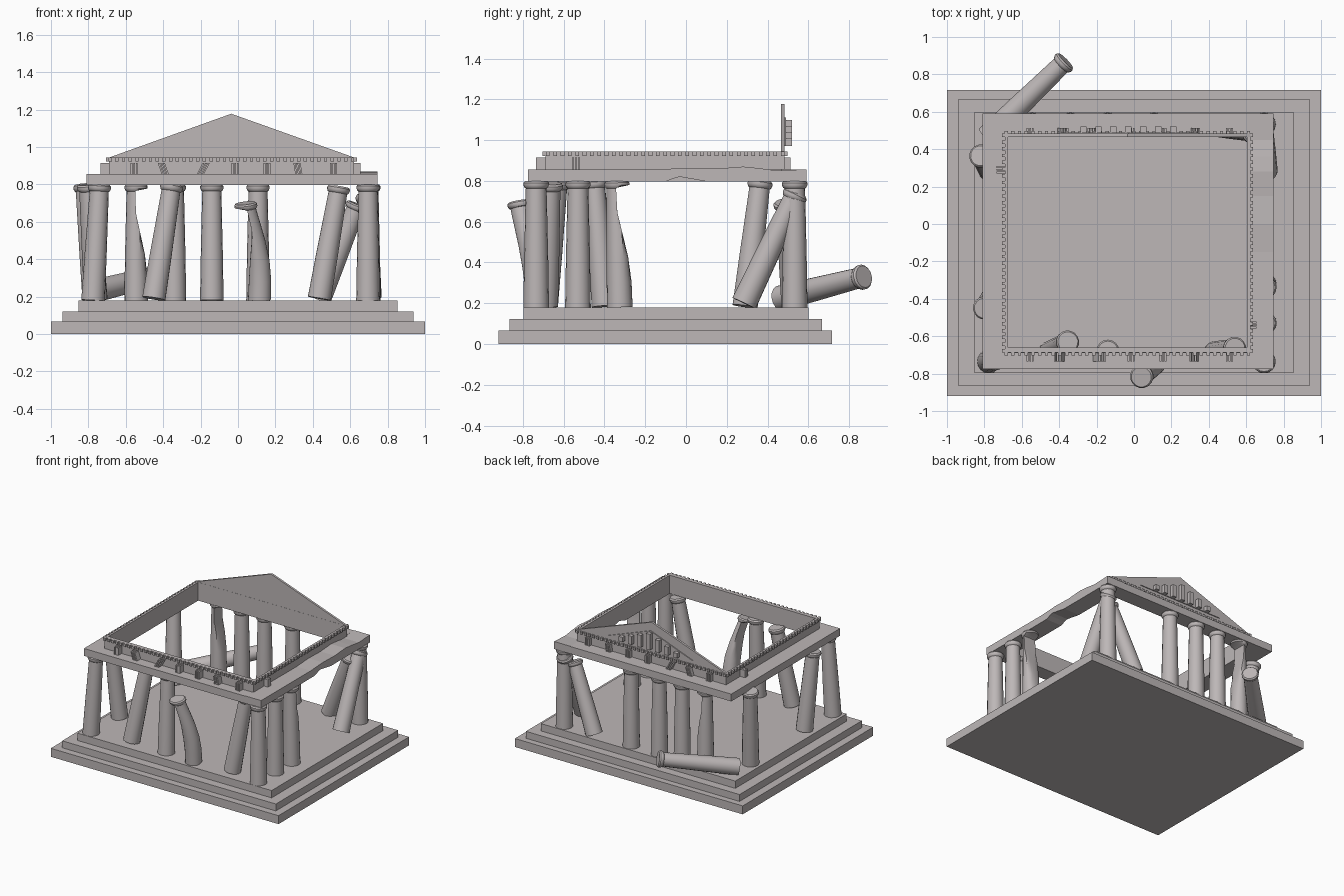
import bpy, bmesh, math
from mathutils import Vector

if "Cube" in bpy.data.objects:
    bpy.data.objects.remove(bpy.data.objects["Cube"])

stone = bpy.data.materials.new("weathered_stone")
stone.diffuse_color = (0.51, 0.475, 0.475, 1)
stone.use_nodes = True
stone.node_tree.nodes["Principled BSDF"].inputs["Base Color"].default_value = stone.diffuse_color


def finish(name, bm, smooth=False):
    bmesh.ops.recalc_face_normals(bm, faces=bm.faces[:])
    me = bpy.data.meshes.new(name)
    bm.to_mesh(me)
    bm.free()
    me.materials.append(stone)
    ob = bpy.data.objects.new(name, me)
    bpy.context.collection.objects.link(ob)
    if smooth:
        bpy.ops.object.select_all(action='DESELECT')
        ob.select_set(True)
        bpy.context.view_layer.objects.active = ob
        bpy.ops.object.shade_smooth_by_angle(angle=math.radians(35))
    return ob


def add_box(bm, x0, x1, y0, y1, z0, z1, shear=0.0):
    v = [bm.verts.new((x + (shear if z == z1 else 0), y, z))
         for z in (z0, z1) for x, y in ((x0, y0), (x1, y0), (x1, y1), (x0, y1))]
    for f in ((0, 1, 2, 3), (4, 5, 6, 7), (0, 1, 5, 4), (1, 2, 6, 5), (2, 3, 7, 6), (3, 0, 4, 7)):
        bm.faces.new([v[i] for i in f])


def add_prism(bm, pts, offset):
    a = [bm.verts.new(p) for p in pts]
    b = [bm.verts.new(Vector(p) + Vector(offset)) for p in pts]
    bm.faces.new(a)
    bm.faces.new(b)
    for i in range(len(a)):
        j = (i + 1) % len(a)
        bm.faces.new((a[i], a[j], b[j], b[i]))


def ring(bm, outer, inner, z0, z1, skip_right=False):
    X0, X1, Y0, Y1 = outer
    x0, x1, y0, y1 = inner
    add_box(bm, X0, x1, Y0, y0, z0, z1)
    add_box(bm, X0, x1, y1, Y1, z0, z1)
    add_box(bm, X0, x0, y0, y1, z0, z1)
    if not skip_right:
        add_box(bm, x1, X1, Y0, Y1, z0, z1)


# Stepped platform
for i, (x, y0, y1, z0, z1) in enumerate(((1.0, -.92, .717, 0, .067),
                                         (.938, -.865, .668, .067, .122),
                                         (.853, -.797, .6, .122, .18))):
    bm = bmesh.new()
    add_box(bm, -x, x, y0, y1, z0, z1)
    finish(f"platform_step_{i + 1}", bm)

# Columns: lofted rings along an axis, with optional chipped side or bend
PROFILE = ((0, .063), (.2, .061), (.4, .059), (.6, .056), (.75, .054), (.88, .052), (.94, .051),
           (.945, .056), (.965, .062), (.985, .062), (1, .054))


def column(name, base, top, chip=None, bend=None, sides=16):
    base, top = Vector(base), Vector(top)
    q = (top - base).to_track_quat('Z', 'Y')
    bm, rows = bmesh.new(), []
    for t, r in PROFILE:
        row = []
        for k in range(sides):
            a = 2 * math.pi * k / sides
            p = Vector((r * math.cos(a), r * math.sin(a), 0))
            p = q @ p
            if chip and .3 < t < .95:          # shave off one side
                d = Vector(chip).normalized()
                limit = r - .055 * min(1, (t - .3) * 2.2)
                s = p.dot(d)
                if s > limit:
                    p -= d * (s - limit)
            p += base.lerp(top, t)
            if bend:
                p += Vector(bend) * math.sin(t * math.pi * 1.3)
            row.append(bm.verts.new(p))
        rows.append(row)
    bm.faces.new(rows[0])
    bm.faces.new(rows[-1])
    for a, b in zip(rows, rows[1:]):
        for k in range(sides):
            j = (k + 1) % sides
            bm.faces.new((a[k], a[j], b[j], b[k]))
    finish(name, bm, True)


Z0, Z1 = .18, .8
for i, (x, chip) in enumerate(((-.545, (1, 0, 0)), (-.34, None), (-.14, None), (.107, None), (.695, None))):
    column(f"back_column_{i + 1}", (x, .533, Z0), (x, .533, Z1), chip)
column("back_column_leaning", (.435, .53, .185), (.64, .49, .695))
column("front_column_corner_left", (-.775, -.735, Z0), (-.74, -.72, Z1))
column("front_column_leaning_left", (-.45, -.69, .19), (-.353, -.63, Z1))
column("front_column_middle", (-.14, -.7, Z0), (-.14, -.68, Z1))
column("front_column_broken", (.115, -.72, Z0), (.055, -.81, .7), chip=(-1, 0, 0), bend=(.02, .01, 0))
column("front_column_leaning_right", (.435, -.69, .19), (.54, -.665, .79))
column("front_column_corner_right", (.695, -.735, Z0), (.695, -.735, Z1))
column("right_column_front", (.7, -.53, Z0), (.7, -.53, Z1))
column("right_column_chipped", (.7, -.325, Z0), (.7, -.34, Z1), chip=(0, 1, 0))
column("right_column_leaning", (.705, .285, .2), (.69, .54, .74))
column("left_column_front", (-.76, -.4, .185), (-.8, -.45, Z1))
column("left_column_back", (-.77, .29, .185), (-.82, .365, Z1))
column("fallen_column", (-.785, .465, .225), (-.365, .873, .33))

# Architrave ring, its right beam weathered
INNER = (-.675, .605, -.66, .465)
bm = bmesh.new()
ring(bm, (-.81, .745, -.775, .59), INNER, .797, .855, True)
beam = ((-.775, .797), (-.1, .797), (-.06, .812), (-.03, .82), (.05, .806), (.1, .797), (.59, .797),
        (.59, .857), (.45, .85), (.36, .862), (.28, .87), (.15, .86), (0, .864), (-.15, .855), (-.775, .857))
add_prism(bm, [(.605, y, z) for y, z in beam], (.14, 0, 0))
finish("architrave", bm)

# Frieze wall
bm = bmesh.new()
ring(bm, (-.69, .62, -.69, .482), INNER, .855, .925)
finish("frieze", bm)

# Frieze blocks, three narrow bars each, some knocked askew
bm = bmesh.new()
for i, x in enumerate((-.555, -.39, -.2, -.015, .155, .325, .51)):
    shear = (0, -.02, .03, 0, 0, -.01, 0)[i]
    for k in (-1, 0, 1):
        c = x + k * .014
        add_box(bm, c - .005, c + .005, -.735, -.685, .857, .915, shear)
        add_box(bm, c - .005, c + .005, .478, .512, .857, .915, -shear)
for k in (-1, 0, 1):
    c = -.54 + k * .014
    add_box(bm, .615, .655, c - .005, c + .005, .857, .915)
    c = .29 + k * .014
    add_box(bm, -.735, -.685, c - .005, c + .005, .857, .915)
finish("frieze_blocks", bm)

# Cornice with dentils
bm = bmesh.new()
ring(bm, (-.69, .622, -.688, .484), INNER, .92, .943)
pitch = .036
for i in range(37):
    c = -.684 + i * pitch
    add_box(bm, c - .009, c + .009, -.703, -.686, .922, .943)
    add_box(bm, c - .009, c + .009, .482, .497, .922, .943)
for i in range(33):
    c = -.678 + i * pitch
    add_box(bm, -.706, -.688, c - .009, c + .009, .922, .943)
    add_box(bm, .62, .636, c - .009, c + .009, .922, .943)
finish("cornice", bm)

# Rear pediment slab
bm = bmesh.new()
add_prism(bm, [(-.7, .466, .94), (.632, .466, .94), (-.036, .466, 1.178)], (0, .017, 0))
finish("pediment", bm)

# Carved relief on the rear of the pediment
bm = bmesh.new()
add_prism(bm, [(-.4, .482, .972), (.345, .482, .972), (-.03, .482, 1.11)], (0, .008, 0))
for i in range(7):
    x = -.27 + i * .08
    h = .972 + .138 * (1 - abs(x + .03) / .375) - .012
    add_box(bm, x - .017, x + .017, .488, .52, .972, h)
finish("pediment_relief", bm)
